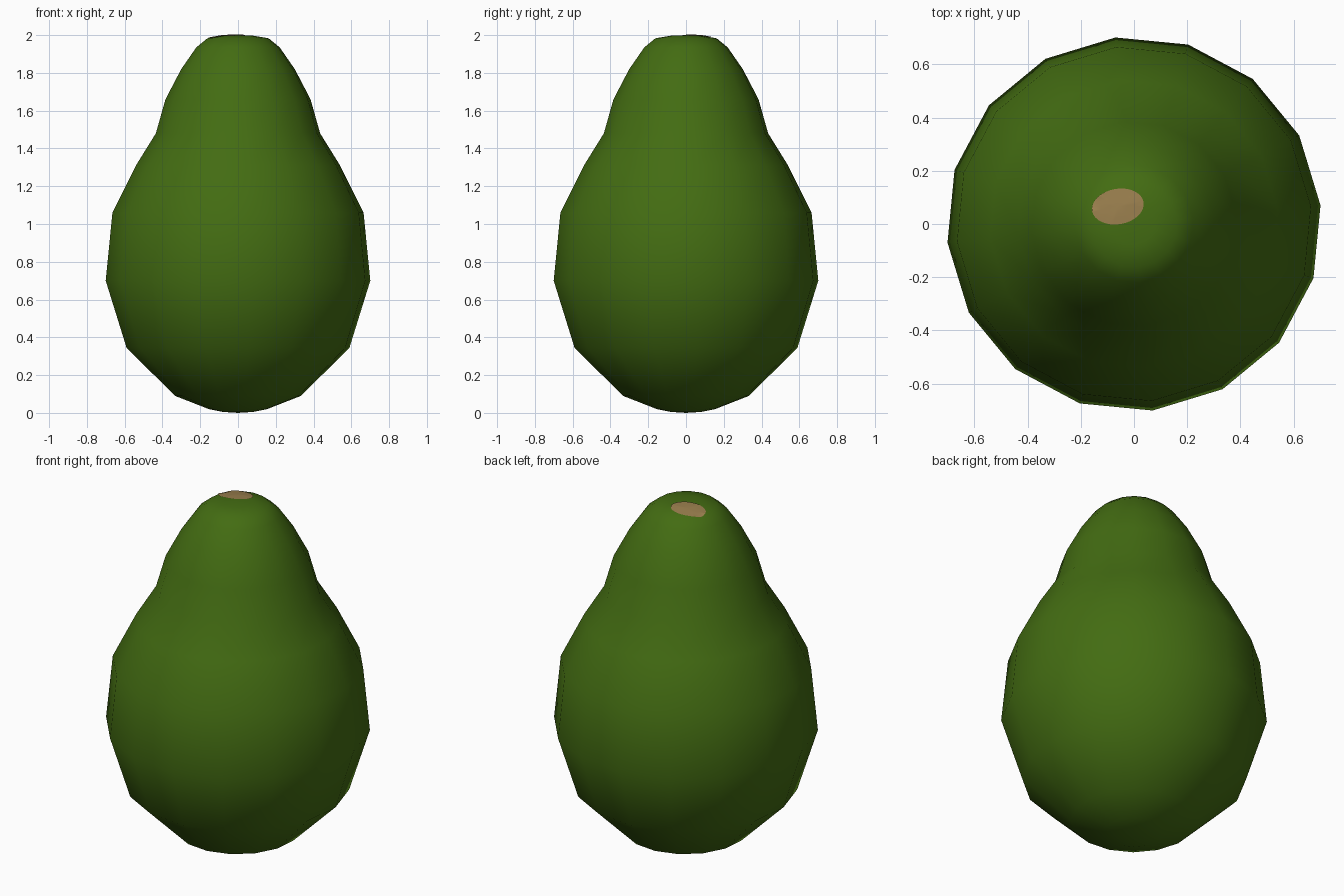
import bpy, bmesh, math
from mathutils import Matrix, Vector

cube = bpy.data.objects.get("Cube")
if cube:
    bpy.data.objects.remove(cube, do_unlink=True)

SIDES = 16
TURN = math.radians(5.7)


def material(name, rgb):
    mat = bpy.data.materials.new(name)
    mat.use_nodes = True
    color = (*rgb, 1.0)
    mat.diffuse_color = color
    bsdf = mat.node_tree.nodes["Principled BSDF"]
    bsdf.inputs["Base Color"].default_value = color
    bsdf.inputs["Roughness"].default_value = 0.7
    return mat


def make_object(name, bm, mat):
    mesh = bpy.data.meshes.new(name)
    for face in bm.faces:
        face.smooth = True
    bm.to_mesh(mesh)
    bm.free()
    mesh.materials.append(mat)
    obj = bpy.data.objects.new(name, mesh)
    bpy.context.scene.collection.objects.link(obj)
    return obj


# Pear-shaped fruit skin: half profile (radius, height) spun around z
profile = [(0, 0), (0.08, 0.005), (0.155, 0.02), (0.335, 0.09),
           (0.593, 0.345), (0.704, 0.70), (0.668, 1.06), (0.543, 1.31),
           (0.437, 1.48), (0.386, 1.66), (0.302, 1.82), (0.222, 1.935),
           (0.163, 1.983), (0.08, 1.997), (0, 2)]
bm = bmesh.new()
verts = [bm.verts.new((r, 0, z)) for r, z in profile]
edges = [bm.edges.new(pair) for pair in zip(verts, verts[1:])]
bmesh.ops.spin(bm, geom=verts + edges, cent=(0, 0, 0), axis=(0, 0, 1),
               angle=math.tau, steps=SIDES, use_merge=False)
bmesh.ops.remove_doubles(bm, verts=bm.verts, dist=0.0005)
bmesh.ops.rotate(bm, verts=bm.verts, cent=(0, 0, 0),
                 matrix=Matrix.Rotation(TURN, 3, 'Z'))
bmesh.ops.recalc_face_normals(bm, faces=bm.faces)
skin = make_object("fruit_skin", bm, material("avocado green", (0.056, 0.15, 0.006)))

# Oval stem scar, a thin patch laid over the crown
bm = bmesh.new()
bmesh.ops.create_circle(bm, cap_ends=True, cap_tris=True, segments=32, radius=1)
bmesh.ops.subdivide_edges(bm, edges=bm.edges[:], cuts=2, use_grid_fill=True)
bmesh.ops.transform(bm, verts=bm.verts, matrix=(
    Matrix.Translation(Vector((-0.06, 0.065, 2.1)))
    @ Matrix.Rotation(math.radians(10), 4, 'Z')
    @ Matrix.Diagonal((0.097, 0.066, 1, 1))))
bm.normal_update()
bmesh.ops.reverse_faces(bm, faces=[f for f in bm.faces if f.normal.z < 0])
scar = make_object("stem_scar", bm, material("stem brown", (0.32, 0.21, 0.075)))
wrap = scar.modifiers.new("lay_on_crown", 'SHRINKWRAP')
wrap.target = skin
wrap.wrap_method = 'PROJECT'
wrap.wrap_mode = 'ABOVE_SURFACE'
wrap.use_project_z = True
wrap.use_positive_direction = False
wrap.use_negative_direction = True
wrap.offset = 0.004
